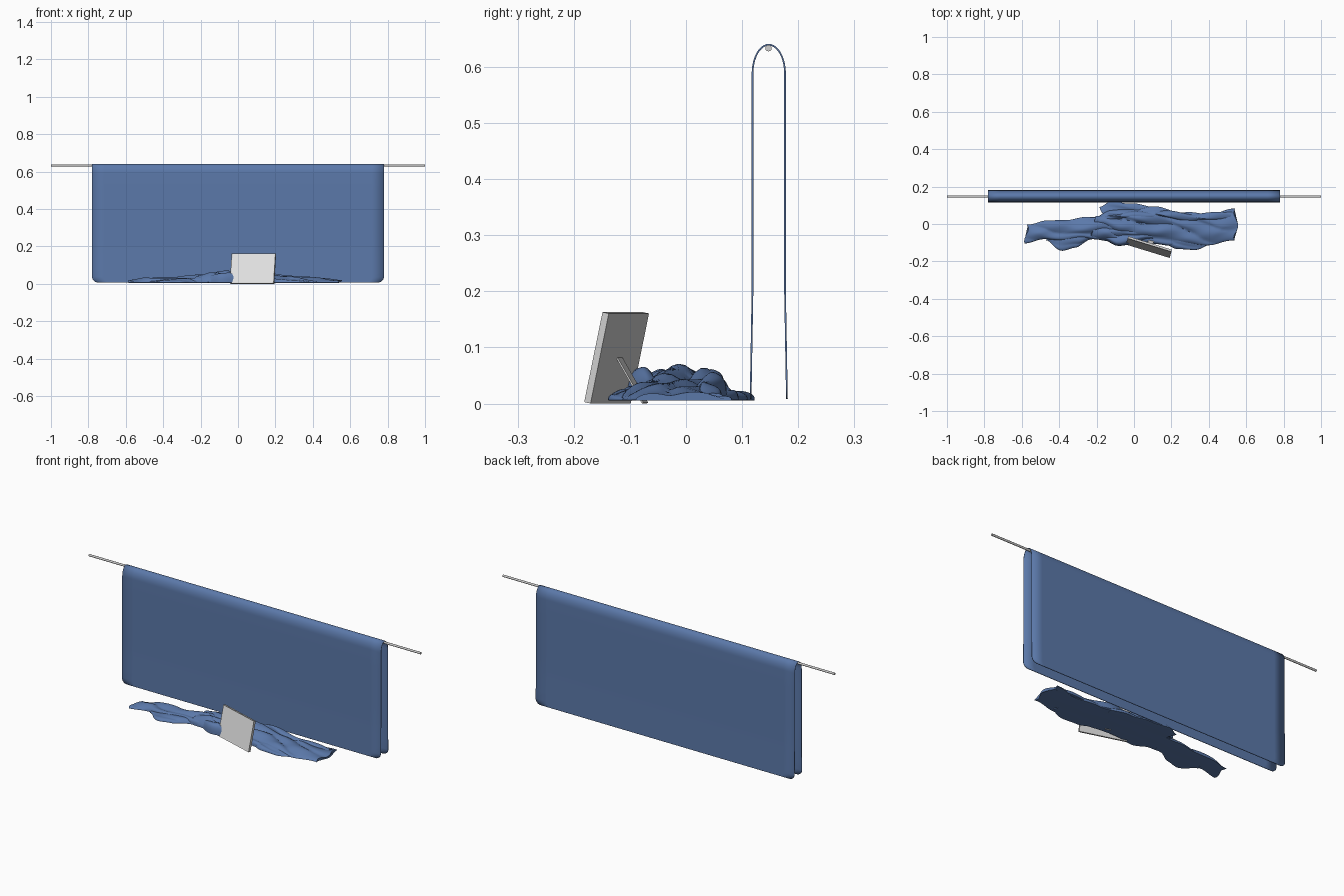
import bpy, bmesh, math
from mathutils import Matrix, Vector

if "Cube" in bpy.data.objects:
    bpy.data.objects.remove(bpy.data.objects["Cube"])


def material(name, rgb):
    m = bpy.data.materials.new(name)
    m.diffuse_color = (*rgb, 1)
    m.use_nodes = True
    m.node_tree.nodes["Principled BSDF"].inputs["Base Color"].default_value = m.diffuse_color
    return m


BLUE = material("blue cloth", (0.105, 0.19, 0.40))
GREY = material("light grey metal", (0.62, 0.62, 0.62))
PALE = material("pale card", (0.78, 0.78, 0.78))


def finish(name, bm, mats, smooth=None):
    bmesh.ops.recalc_face_normals(bm, faces=bm.faces[:])
    me = bpy.data.meshes.new(name)
    bm.to_mesh(me)
    bm.free()
    ob = bpy.data.objects.new(name, me)
    bpy.context.collection.objects.link(ob)
    for m in mats:
        me.materials.append(m)
    if smooth:
        bpy.ops.object.select_all(action='DESELECT')
        bpy.context.view_layer.objects.active = ob
        ob.select_set(True)
        bpy.ops.object.shade_smooth_by_angle(angle=math.radians(smooth))
    return ob


# hanging rod
bm = bmesh.new()
bmesh.ops.create_cone(bm, cap_ends=True, segments=12, radius1=0.0058, radius2=0.0058, depth=2,
                      matrix=Matrix.Translation((0, 0.147, 0.6335)) @ Matrix.Rotation(math.pi / 2, 4, 'Y'))
finish("rod", bm, [GREY], 40)

# draped cloth: front drop, arch over the rod, back drop, rounded lower corners
YC, HALF, SPRING, TOP, R = 0.1475, 0.029, 0.588, 0.6395, 0.03
drop = [0.008 + R * (1 - math.cos(i / 8 * math.pi / 2)) for i in range(9)]
drop += [0.08, 0.14, 0.2, 0.3, 0.4, 0.5]


def flare(z):
    return 0.0035 * max(0, 1 - z / 0.2)


profile = [(YC - HALF - flare(z), z) for z in drop]
profile += [(YC - HALF * math.cos(i * math.pi / 20),
             SPRING + (TOP - SPRING) * math.sin(i * math.pi / 20)) for i in range(21)]
profile += [(YC + HALF + flare(z), z) for z in reversed(drop)]
bm = bmesh.new()
rows = []
for y, z in profile:
    d = min(R, z - 0.008)
    w = 0.78 - R + math.sqrt(max(0, R * R - (R - d) ** 2))
    rows.append([bm.verts.new((w * (j / 12 - 1), y, z)) for j in range(25)])
for a, b in zip(rows, rows[1:]):
    for j in range(24):
        bm.faces.new((a[j], a[j + 1], b[j + 1], b[j]))
cloth = finish("draped_cloth", bm, [BLUE], 50)
sol = cloth.modifiers.new("thickness", 'SOLIDIFY')
sol.thickness = 0.003
sol.offset = 0


# crumpled cloth: flattened wrinkled rolls; stations are (x, y front, y back, z base, z top)
def sample(st, x):
    for a, b in zip(st, st[1:]):
        if x <= b[0] + 1e-9:
            t = (x - a[0]) / (b[0] - a[0])
            t = t * t * (3 - 2 * t)
            return [p + (q - p) * t for p, q in zip(a[1:], b[1:])]
    return st[-1][1:]


def fold(name, st, phase, wr=0.22):
    bm = bmesh.new()
    n = int((st[-1][0] - st[0][0]) / 0.011) + 2
    S, rings = 48, []
    for i in range(n):
        x = st[0][0] + (st[-1][0] - st[0][0]) * i / (n - 1)
        y0, y1, z0, z1 = sample(st, x)
        ring = []
        for k in range(S):
            a = 2 * math.pi * k / S
            c, s = math.cos(a), math.sin(a)
            u = c * (y1 - y0) / 2
            crease = abs(math.sin(9 * x + 42 * u + phase + 0.8 * math.sin(13 * x + phase)))
            ripple = math.sin(23 * x - 60 * u + 2 * phase)
            y = (y0 + y1) / 2 + u + 0.004 * math.sin(31 * x + phase + 3 * c)
            if s > 0:
                z = z0 + (z1 - z0) * s ** 0.7 * (1 - wr + 1.5 * wr * (crease ** 0.7 - 0.3) + 0.07 * ripple)
            else:
                z = z0 + 0.004 * s * (1 if z0 > 0.012 else 0.2)
            ring.append(bm.verts.new((x + 0.012 * math.sin(50 * u + phase), y, z)))
        rings.append(ring)
    for a, b in zip(rings, rings[1:]):
        for k in range(S):
            bm.faces.new((a[k], a[(k + 1) % S], b[(k + 1) % S], b[k]))
    bm.faces.new(rings[0])
    bm.faces.new(rings[-1])
    finish(name, bm, [BLUE], 60)


fold("crumpled_cloth_left", [
    (-0.575, -0.10, 0.0, 0.006, 0.022), (-0.47, -0.085, 0.015, 0.006, 0.036),
    (-0.36, -0.085, 0.025, 0.006, 0.038), (-0.24, -0.08, 0.035, 0.006, 0.046),
    (-0.1, -0.08, 0.05, 0.006, 0.055), (0.05, -0.06, 0.04, 0.006, 0.04)], 0.4, 0.3)
fold("crumpled_cloth_right", [
    (-0.23, -0.07, 0.02, 0.012, 0.045), (-0.12, -0.095, 0.07, 0.008, 0.066),
    (0.0, -0.10, 0.085, 0.006, 0.066), (0.12, -0.11, 0.09, 0.006, 0.052),
    (0.28, -0.115, 0.06, 0.006, 0.042), (0.42, -0.11, 0.055, 0.006, 0.034),
    (0.545, -0.09, 0.08, 0.006, 0.02)], 1.7, 0.32)
fold("back_fold", [
    (-0.175, 0.03, 0.09, 0.006, 0.02), (-0.1, 0.02, 0.12, 0.006, 0.024),
    (0.0, 0.02, 0.112, 0.006, 0.026), (0.1, 0.02, 0.09, 0.006, 0.024),
    (0.2, 0.02, 0.07, 0.006, 0.016)], 2.6)
fold("left_front_fold", [
    (-0.47, -0.09, -0.05, 0.006, 0.018), (-0.37, -0.14, -0.03, 0.006, 0.026),
    (-0.3, -0.13, -0.03, 0.006, 0.028), (-0.22, -0.08, -0.03, 0.006, 0.02)], 0.9)
fold("middle_front_fold", [
    (-0.2, -0.08, -0.03, 0.006, 0.03), (-0.1, -0.115, -0.02, 0.006, 0.066),
    (-0.02, -0.105, -0.015, 0.006, 0.07), (0.09, -0.08, -0.01, 0.006, 0.05)], 3.3)
fold("right_front_fold", [
    (0.14, -0.10, -0.05, 0.006, 0.02), (0.22, -0.138, -0.04, 0.006, 0.028),
    (0.31, -0.135, -0.04, 0.006, 0.028), (0.42, -0.11, -0.05, 0.006, 0.016)], 4.1)
fold("upper_ridge", [
    (-0.2, 0.0, 0.04, 0.02, 0.048), (-0.02, 0.02, 0.065, 0.02, 0.062),
    (0.15, 0.03, 0.07, 0.015, 0.055), (0.35, 0.015, 0.055, 0.01, 0.04),
    (0.53, 0.03, 0.07, 0.006, 0.022)], 5.0)

# leaning sign frame with inset card
place = (Matrix.Translation((0.075, -0.14, 0.0013)) @ Matrix.Rotation(math.radians(-17), 4, 'Z')
         @ Matrix.Rotation(math.radians(-12), 4, 'X'))
bm = bmesh.new()
bmesh.ops.create_cube(bm, size=1, matrix=Matrix.Translation((0, 0, 0.082)) @ Matrix.Diagonal((0.245, 0.012, 0.164, 1)))
front = min(bm.faces, key=lambda f: f.calc_center_median().y)
bmesh.ops.inset_region(bm, faces=[front], thickness=0.006, depth=-0.002)
front.material_index = 1
bm.transform(place)
finish("sign_frame", bm, [GREY, PALE])

# folding prop behind the sign
top = place @ Vector((0, 0.005, 0.083))
foot = Vector((top.x + 0.016, -0.073, 0.001))
d = foot - top
side = Vector((math.cos(math.radians(17)), -math.sin(math.radians(17)), 0))
thick = d.cross(side).normalized()
bm = bmesh.new()
basis = Matrix((side * 0.03, thick * 0.003, d)).transposed().to_4x4()
bmesh.ops.create_cube(bm, size=1, matrix=Matrix.Translation((top + foot) / 2) @ basis)
finish("sign_prop", bm, [GREY])
